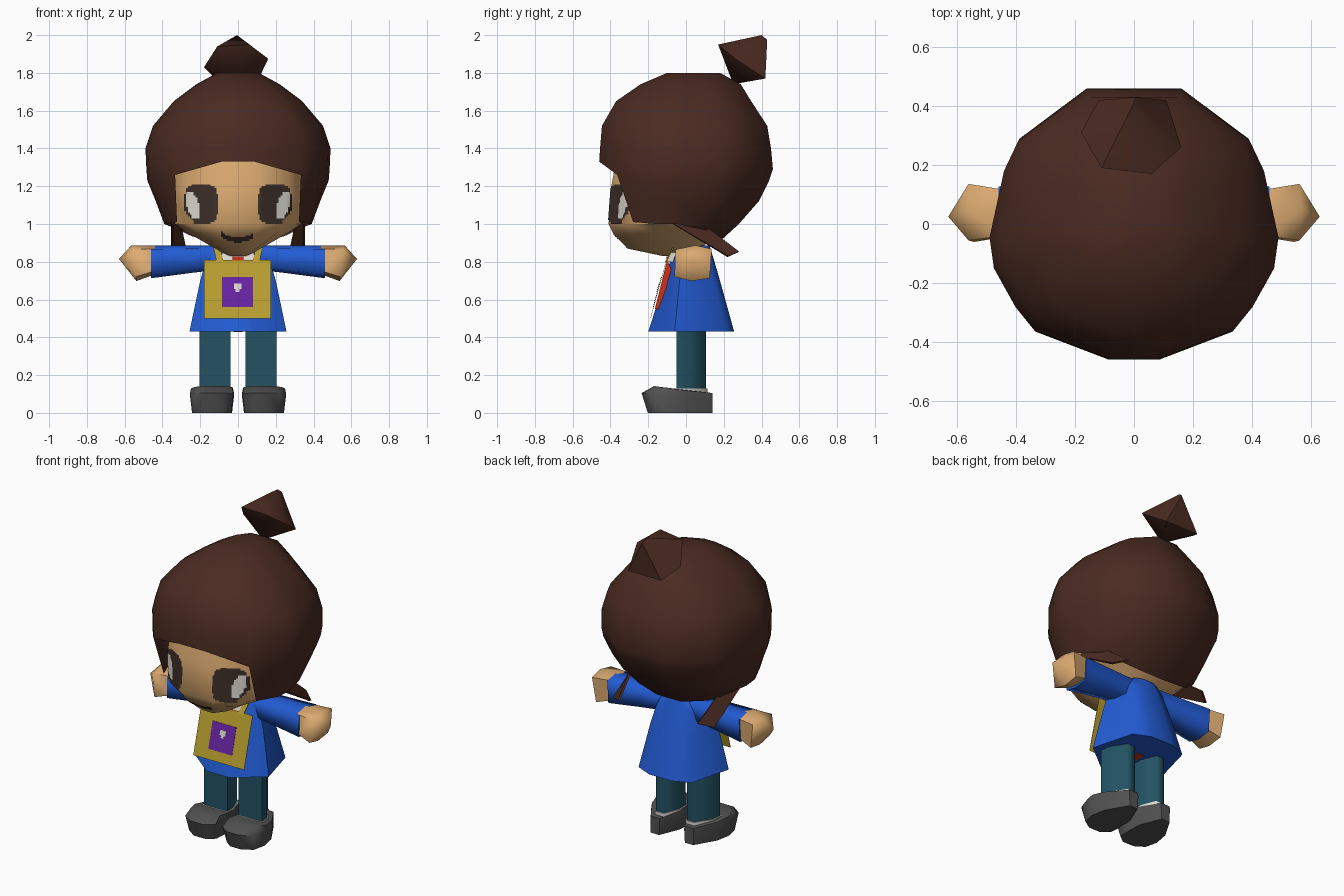
import bpy, bmesh, math
from mathutils import Vector
from mathutils.bvhtree import BVHTree

if "Cube" in bpy.data.objects:
    bpy.data.objects.remove(bpy.data.objects["Cube"])


def material(name, r, g, b):
    m = bpy.data.materials.new(name)
    lin = [((c / 255 + 0.055) / 1.055) ** 2.4 for c in (r, g, b)]
    m.diffuse_color = (*lin, 1)
    m.use_nodes = True
    m.node_tree.nodes["Principled BSDF"].inputs["Base Color"].default_value = m.diffuse_color
    return m


BROWN = material("brown_hair", 75, 43, 34)
SKIN = material("skin", 222, 172, 114)
BLUE = material("blue_cloth", 34, 91, 210)
TEAL = material("teal_cloth", 35, 82, 100)
GREY = material("grey_leather", 81, 81, 81)
OLIVE = material("olive_yellow", 184, 158, 47)
PURPLE = material("purple", 102, 36, 162)
RED = material("red", 205, 48, 22)
WHITE = material("off_white", 220, 216, 208)
DARK = material("dark_brown", 60, 46, 40)


def finish(name, bm, mat, angle=40):
    bmesh.ops.remove_doubles(bm, verts=bm.verts, dist=0.0005)
    bmesh.ops.recalc_face_normals(bm, faces=bm.faces)
    me = bpy.data.meshes.new(name)
    bm.to_mesh(me)
    bm.free()
    me.materials.append(mat)
    me.shade_smooth()
    me.set_sharp_from_angle(angle=math.radians(angle))
    ob = bpy.data.objects.new(name, me)
    bpy.context.collection.objects.link(ob)
    return ob


def loft(name, rings, mat, start=True, end=True, angle=40):
    """Skin a list of closed rings with equal point counts."""
    bm = bmesh.new()
    rows = [[bm.verts.new(p) for p in r] for r in rings]
    n = len(rows[0])
    for a, b in zip(rows, rows[1:]):
        for i in range(n):
            j = (i + 1) % n
            bm.faces.new((a[i], a[j], b[j], b[i]))
    if start:
        bm.faces.new(rows[0])
    if end:
        bm.faces.new(rows[-1])
    return finish(name, bm, mat, angle)


def mirrored(half):
    """Close a right-hand half ring across x = 0."""
    return half + [(-x, y, z) for x, y, z in reversed(half)]


def section(unit, z, table):
    """Point of a unit outline scaled by the (z, half width, front, back) table."""
    for a, b in zip(table, table[1:]):
        if z >= b[0]:
            break
    t = (z - a[0]) / (b[0] - a[0])
    w, f, k = (a[i] + (b[i] - a[i]) * t for i in (1, 2, 3))
    return (unit[0] * w, unit[1] * (f if unit[1] < 0 else k), z)


def stack(name, outline, table, mat, angle):
    """Symmetric loft of one outline through a table of sizes."""
    return loft(name, [mirrored([section(u, r[0], table) for u in outline])
                       for r in table], mat, angle=angle)


# Hair shell: hem is high over the face, low at the sides and back
hair = [(1.80, .11, .10, .18), (1.74, .22, .24, .29), (1.65, .34, .37, .345),
        (1.52, .45, .445, .43), (1.40, .49, .455, .45), (1.29, .485, .462, .46),
        (1.23, .48, .46, .44), (1.12, .435, .46, .385), (1.0, .39, .45, .28),
        (.90, .26, .40, .17)]
columns = [((.18, -1), 1.33), ((.69, -.79), 1.26), ((.82, -.62), 1.01), ((.97, -.33), 1.0),
           ((1, -.1), 1.0), ((.9, .4), .97), ((.8, .63), .935), ((.33, 1), .90)]
loft("hair", [mirrored([section(u, max(row[0], hem), hair) for u, hem in columns])
              for row in hair], BROWN, end=False, angle=50)

# Head
head = stack("head", [(.35, -1), (.8, -.77), (1, -.4), (1, .2), (.7, .8), (.3, 1)],
             [(1.34, .33, .37, .30), (1.2, .345, .395, .30), (1.0, .335, .41, .22),
              (.95, .26, .385, .16), (.87, .12, .31, .08), (.83, .05, .12, .02)], SKIN, 50)
hb = bmesh.new()
hb.from_mesh(head.data)
tree = BVHTree.FromBMesh(hb)
hb.free()


def patch(name, x0, x1, z0, z1, inside, mat, lift, step=0.01):
    """Small cells laid on the face wherever the rule holds."""
    bm = bmesh.new()
    nx, nz = round((x1 - x0) / step), round((z1 - z0) / step)
    for i in range(nx):
        for k in range(nz):
            x, z = x0 + i * step, z0 + k * step
            if not inside(x + step / 2, z + step / 2):
                continue
            pts = []
            for dx, dz in ((0, 0), (step, 0), (step, step), (0, step)):
                hit = tree.ray_cast(Vector((x + dx, -1, z + dz)), Vector((0, 1, 0)))[0]
                if hit:
                    pts.append(bm.verts.new((hit.x, hit.y - lift, hit.z)))
            if len(pts) == 4:
                bm.faces.new(pts)
    finish(name, bm, mat)


def eye_rule(s):
    """Rounded box with its lower outer corner cut away."""
    def rule(x, z):
        u, v = s * x, z
        box = abs((u - .195) / .09) ** 3 + abs((v - 1.105) / .108) ** 3 < 1
        return box and (u - .22) < (v - .99) * .8
    return rule


def shine_rule(s):
    """Leaning oval near the outer edge of the eye."""
    def rule(x, z):
        u = s * x - .24 - (z - 1.10) * .25
        return (u / .034) ** 2 + ((z - 1.10) / .074) ** 2 < 1
    return rule


# Eyes and mouth
for s, side in ((1, "right"), (-1, "left")):
    cx = s * .195
    patch(side + "_eye", cx - .1, cx + .1, 1.0, 1.21, eye_rule(s), DARK, .004)
    patch(side + "_eye_shine", cx - .1, cx + .1, 1.02, 1.18, shine_rule(s), WHITE, .007)
patch("mouth", -.09, .09, .90, .96,
      lambda x, z: abs(z - .917 - 3.5 * x * x) < .013 and abs(x) < .085, DARK, .005)

# Top bun: tilted hexagonal double cone with a split at its tip
ring = [(-.18, .31, 1.83), (-.11, .19, 1.94), (.06, .17, 1.95),
        (.16, .26, 1.875), (.11, .42, 1.77), (-.12, .42, 1.77)]
tips = [(-.005, .40, 2.0)] * 4 + [(.005, .43, 1.975)] * 2
loft("bun", [[(0, .25, 1.74)] * 6, ring, tips], BROWN, start=False, end=False, angle=45)

# Neck
stack("neck", [(.4, -1), (1, -.4), (1, .4), (.4, 1)],
      [(.92, .07, .05, .09), (.82, .07, .05, .09)], SKIN, 60)

# Coat body with few sides and a flat underside
stack("coat", [(.31, -1), (1, -.3), (.72, .82), (.31, 1)],
      [(.885, .12, .05, .125), (.82, .165, .08, .145), (.70, .20, .112, .18),
       (.43, .257, .20, .255)], BLUE, 60)


def prism(name, profile, x0, x1, mat):
    """Extrude a y, z profile between two x positions."""
    return loft(name, [[(x, y, z) for y, z in profile] for x in (x0, x1)], mat, angle=25)


# Tie and collar behind the board, lining under the coat
prism("tie", [(-.165, .55), (-.10, .81), (-.06, .72), (-.12, .55)], -.09, .09, RED)
prism("collar", [(-.10, .80), (-.075, .865), (0, .87), (0, .80)], -.085, .085, WHITE)
prism("tie_knot", [(-.106, .80), (-.102, .828), (-.06, .828), (-.06, .80)], -.03, .03, RED)
prism("lining", [(0, .427), (.06, .427), (.06, .432), (0, .432)], -.025, .025, RED)


def board_plate(name, x0, x1, z0, z1, lift, mat):
    a, b = (-.187 + (z - .5) * .274 - lift for z in (z0, z1))
    prism(name, [(a, z0), (b, z1), (b + .002, z1), (a + .002, z0)], x0, x1, mat)


# Hanging chest board with its emblem
board_plate("board", -.18, .175, .50, .81, .002, OLIVE)
board_plate("board_panel", -.085, .08, .56, .72, .005, PURPLE)
board_plate("board_mark", -.022, .018, .655, .685, .008, WHITE)
board_plate("board_mark_stem", -.012, .008, .64, .655, .008, WHITE)

# Parts made once for each side
for s, side in ((1, "right"), (-1, "left")):
    # Board strap
    loft(side + "_strap", [[(s * (x + d), y + e, z) for d, e in
                            ((-.018, 0), (.018, 0), (.018, .008), (-.018, .008))]
                           for x, y, z in ((.095, -.11, .80), (.115, -.065, .888), (.09, .03, .90))],
         OLIVE)

    # Sleeve and hand share a blocky six-sided section
    block = [(-.055, .865), (.05, .887), (.135, .868), (.125, .715), (.03, .70), (-.06, .722)]

    def cut(x, k, lean=0, cy=.03, cz=.885):
        return [(s * (x + lean * (z - .80)), cy + (y - cy) * k, cz + (z - cz) * k)
                for y, z in block]

    loft(side + "_sleeve", [cut(.06, .66), cut(.25, .78), cut(.46, .93)], BLUE, angle=82)
    loft(side + "_hand", [cut(.44, .82), cut(.552, 1.01, .14), [(s * .63, .025, .815)] * 6],
         SKIN, end=False, angle=60)

    # Side lock of hair, swept backwards
    loft(side + "_lock", [[(s * x, y, z) for x, y, z in r] for r in (
        [(.325, .0, 1.07), (.315, -.005, 1.065), (.345, -.07, 1.0), (.355, -.065, 1.0)],
        [(.28, .28, .855), (.27, .275, .85), (.345, .22, .825), (.355, .225, .83)])], BROWN)

    # Leg and sock: flat at the front, narrowing to the back
    leg = [(.04, -.05), (.203, -.05), (.195, .01), (.135, .106), (.08, .106), (.042, .01)]

    def ankle(z, k):
        return [(s * (.12 + (x - .12) * k), .02 + (y - .02) * k, z) for x, y in leg]

    loft(side + "_leg", [ankle(.10, 1), ankle(.50, 1)], TEAL, angle=70)
    loft(side + "_sock", [ankle(.08, 1.08), ankle(.128, 1.08)], WHITE, angle=70)

    # Shoe: wide at the toes, pinched at the heel
    plan = [(.085, .14), (.15, .14), (.235, .01), (.255, -.10), (.235, -.19), (.17, -.235),
            (.08, -.235), (.025, -.19), (.02, -.10), (.025, .01)]

    def sole(kx, ky, z_front, z_back):
        return [(s * (.137 + (x - .137) * kx), y * (ky if y < 0 else 1),
                 z_back + (z_front - z_back) * (.14 - y) / .375) for x, y in plan]

    loft(side + "_shoe", [sole(.9, .86, 0, 0), sole(1, 1, .105, .085), sole(.95, .72, .142, .105)],
         GREY, angle=55)
